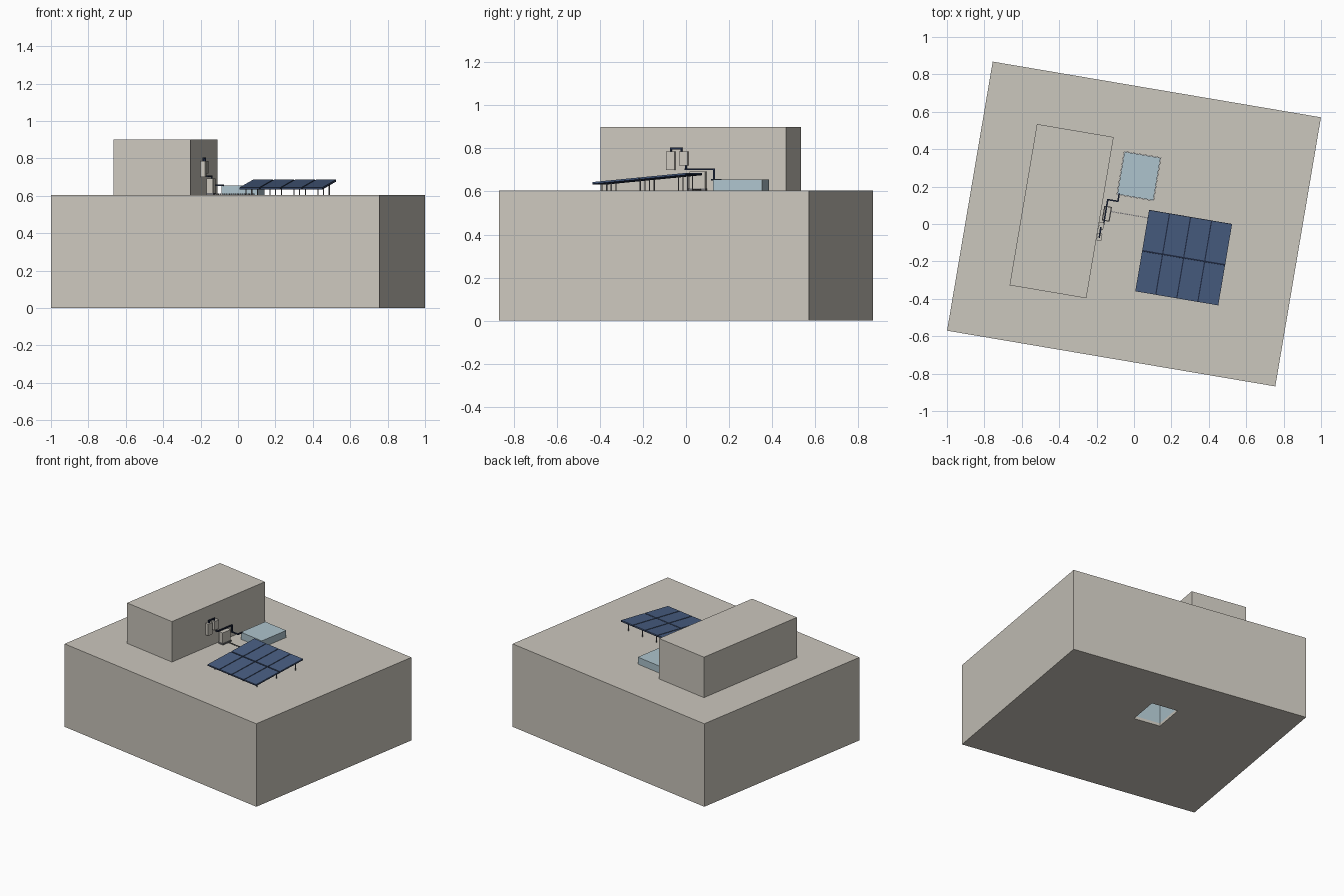
import bpy, bmesh, math
from mathutils import Matrix, Vector

cube = bpy.data.objects.get("Cube")
if cube:
    bpy.data.objects.remove(cube)

TURN = Matrix.Rotation(math.radians(-9.63), 4, 'Z')
ROOF = 0.605


def material(name, rgb):
    m = bpy.data.materials.new(name)
    m.use_nodes = True
    m.diffuse_color = (*rgb, 1)
    m.node_tree.nodes["Principled BSDF"].inputs["Base Color"].default_value = (*rgb, 1)
    return m


CONCRETE = material("warm_concrete", (0.60, 0.57, 0.51))
GLASS = material("pale_blue_glass", (0.42, 0.55, 0.61))
SOLAR = material("solar_blue", (0.065, 0.11, 0.22))
NAVY = material("dark_navy", (0.015, 0.025, 0.06))
METAL = material("grey_metal", (0.16, 0.16, 0.17))


def finish(name, bm, mat):
    """Turn a mesh drawn on the building axes into an object."""
    bm.transform(TURN)
    mesh = bpy.data.meshes.new(name)
    bm.to_mesh(mesh)
    bm.free()
    mesh.materials.append(mat)
    obj = bpy.data.objects.new(name, mesh)
    bpy.context.collection.objects.link(obj)
    return obj


def add_box(bm, centre, size, place=Matrix()):
    m = place @ Matrix.Translation(centre) @ Matrix.Diagonal((*size, 1))
    return bmesh.ops.create_cube(bm, size=1, matrix=m)["verts"]


def box(name, u, v, z0, z1, du, dv, mat, open_bottom=False):
    bm = bmesh.new()
    add_box(bm, (u, v, (z0 + z1) / 2), (du, dv, z1 - z0))
    if open_bottom:
        bm.normal_update()
        down = [f for f in bm.faces if f.normal.z < -0.9]
        bmesh.ops.delete(bm, geom=down, context='FACES_ONLY')
    return finish(name, bm, mat)


def pipe(name, points, radius, mat):
    """Square-cut pipe run made of straight axis-aligned lengths."""
    bm = bmesh.new()
    for a, b in zip(points, points[1:]):
        a, b = Vector(a), Vector(b)
        size = [abs(d) + 2 * radius for d in b - a]
        add_box(bm, (a + b) / 2, size)
    return finish(name, bm, mat)


# Main block with an open light shaft
building = box("building", 0, 0, 0, ROOF, 1.78, 1.459, CONCRETE)
cutter = box("shaft_cutter", -0.017, 0.257, -0.1, 0.8, 0.198, 0.233, CONCRETE)
cutter.hide_render = True
cutter.hide_viewport = True
cut = building.modifiers.new("shaft", 'BOOLEAN')
cut.object = cutter
cut.operation = 'DIFFERENCE'
cut.solver = 'EXACT'

# Rooftop room and glazed shaft
box("rooftop_room", -0.393, 0.003, ROOF, 0.9, 0.416, 0.874, CONCRETE)
box("skylight", -0.017, 0.257, 0.02, 0.655, 0.195, 0.23, GLASS, open_bottom=True)

# Solar array: backing frame, eight panels and posts
tilt = math.radians(5.5)
tilted = Matrix.Translation((0.292, -0.133, 0.66)) @ Matrix.Rotation(tilt, 4, 'X')
bm = bmesh.new()
add_box(bm, (0, 0, -0.003), (0.45, 0.443, 0.005), tilted)
finish("solar_frame", bm, NAVY)
bm = bmesh.new()
for i in range(4):
    for j in range(2):
        centre = ((i - 1.5) * 0.114, (j - 0.5) * 0.225, 0.002)
        add_box(bm, centre, (0.108, 0.217, 0.006), tilted)
finish("solar_panels", bm, SOLAR)
for row, dv in enumerate((-0.18, 0, 0.18)):
    for col in range(4):
        top = 0.657 + dv * math.tan(tilt)
        box(f"solar_post_{row}_{col}", 0.292 + (col - 1.5) * 0.13, -0.133 + dv,
            ROOF, top, 0.005, 0.005, METAL)

# Wall units and floor cabinet
box("wall_unit_front", -0.171, -0.1, 0.70, 0.785, 0.026, 0.04, CONCRETE)
box("wall_unit_back", -0.171, -0.039, 0.72, 0.785, 0.026, 0.04, CONCRETE)
box("floor_cabinet", -0.152, 0.03, 0.615, 0.692, 0.035, 0.075, CONCRETE)
box("cabinet_plinth", -0.152, 0.03, ROOF, 0.615, 0.042, 0.08, METAL)

# Pipes and roof cable
pipe("linking_pipe", [(-0.171, -0.1, 0.785), (-0.171, -0.1, 0.8),
                      (-0.171, -0.05, 0.8), (-0.171, -0.05, 0.785)], 0.004, NAVY)
pipe("supply_pipe", [(-0.171, -0.03, 0.72), (-0.171, -0.03, 0.703),
                     (-0.16, -0.03, 0.703), (-0.16, 0.105, 0.703),
                     (-0.16, 0.105, 0.655), (-0.105, 0.105, 0.655),
                     (-0.105, 0.145, 0.655)], 0.004, NAVY)
for i in range(18):
    box(f"roof_cable_{i}", -0.128 + i * 0.012, 0.045, ROOF, 0.611,
        0.008, 0.006, METAL)
